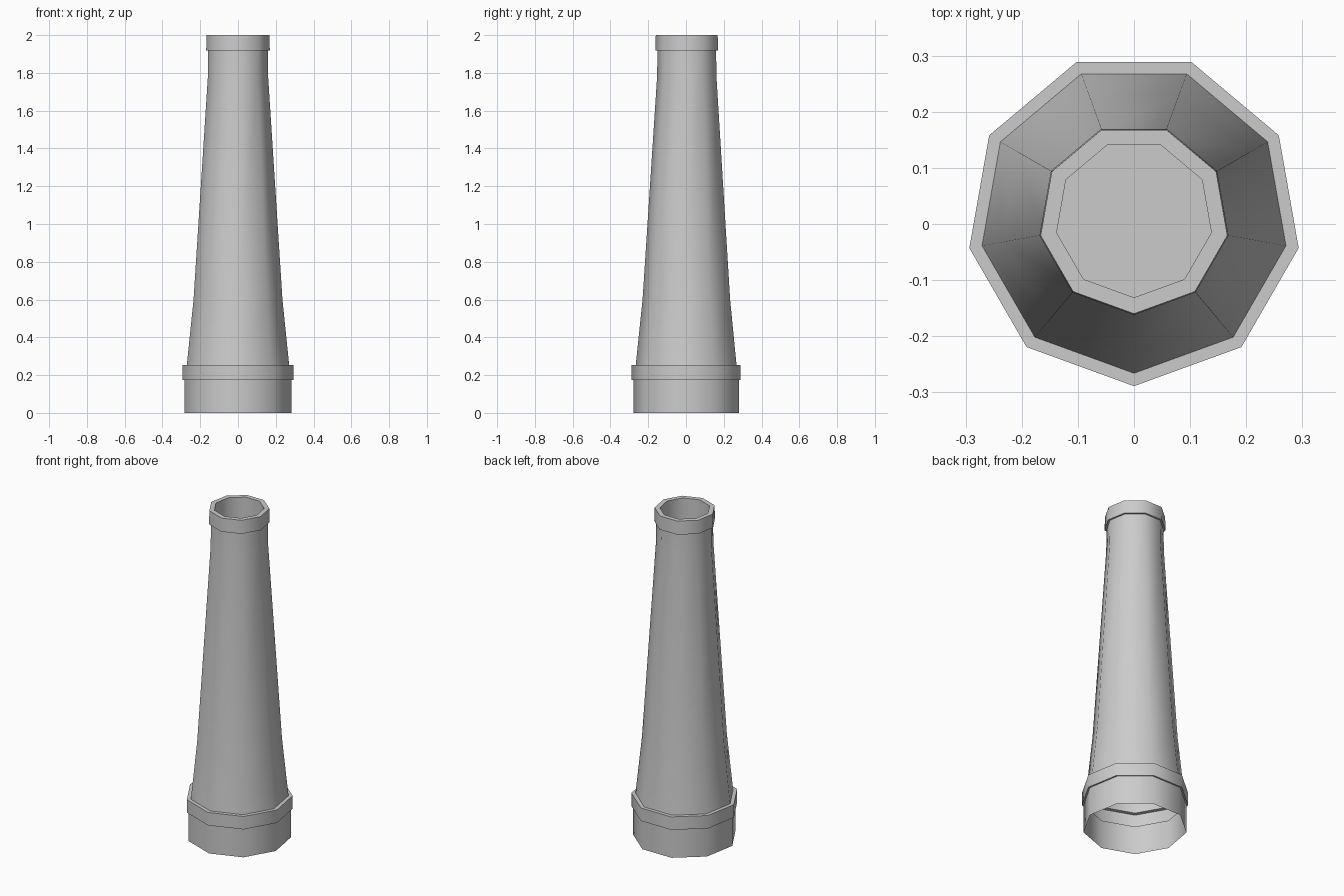
import bpy
import bmesh
from math import cos, sin, pi, radians

cube = bpy.data.objects.get("Cube")
if cube:
    bpy.data.objects.remove(cube, do_unlink=True)

SIDES = 9
CENTRE_Y = 0.009  # keeps the odd-sided outline centred on the origin

grey = bpy.data.materials.new("light grey")
grey.use_nodes = True
colour = (0.6, 0.6, 0.6, 1)
grey.diffuse_color = colour
grey.node_tree.nodes["Principled BSDF"].inputs["Base Color"].default_value = colour


def turned_part(name, profile, floor=False):
    """Sweep (radius, height) points round z, with one corner facing the front."""
    bm = bmesh.new()
    rings = []
    for radius, z in profile:
        angles = [-pi / 2 + 2 * pi * i / SIDES for i in range(SIDES)]
        rings.append([bm.verts.new((radius * cos(a), radius * sin(a) + CENTRE_Y, z))
                      for a in angles])
    for low, high in zip(rings, rings[1:]):
        for i in range(SIDES):
            j = (i + 1) % SIDES
            bm.faces.new((low[i], low[j], high[j], high[i]))
    if floor:
        bm.faces.new(rings[-1])
    mesh = bpy.data.meshes.new(name)
    bm.to_mesh(mesh)
    bm.free()
    mesh.materials.append(grey)
    obj = bpy.data.objects.new(name, mesh)
    bpy.context.collection.objects.link(obj)
    bpy.ops.object.select_all(action="DESELECT")
    obj.select_set(True)
    bpy.context.view_layer.objects.active = obj
    bpy.ops.object.shade_smooth_by_angle(angle=radians(50))


# Open-bottomed foot
turned_part("base", [(0.288, 0), (0.288, 0.175)])

# Raised band with a narrow lip below and a ledge above
turned_part("base_band", [(0.288, 0.175), (0.298, 0.175), (0.298, 0.254), (0.275, 0.254)])

# Tapering shaft, slightly flared at the foot and straight at the neck
turned_part("shaft", [(0.275, 0.254), (0.239, 0.6), (0.162, 1.78), (0.160, 1.918)])

# Rim with a hollow mouth
turned_part("rim", [(0.160, 1.918), (0.171, 1.918), (0.169, 2), (0.140, 2), (0.140, 1.76)],
            floor=True)
